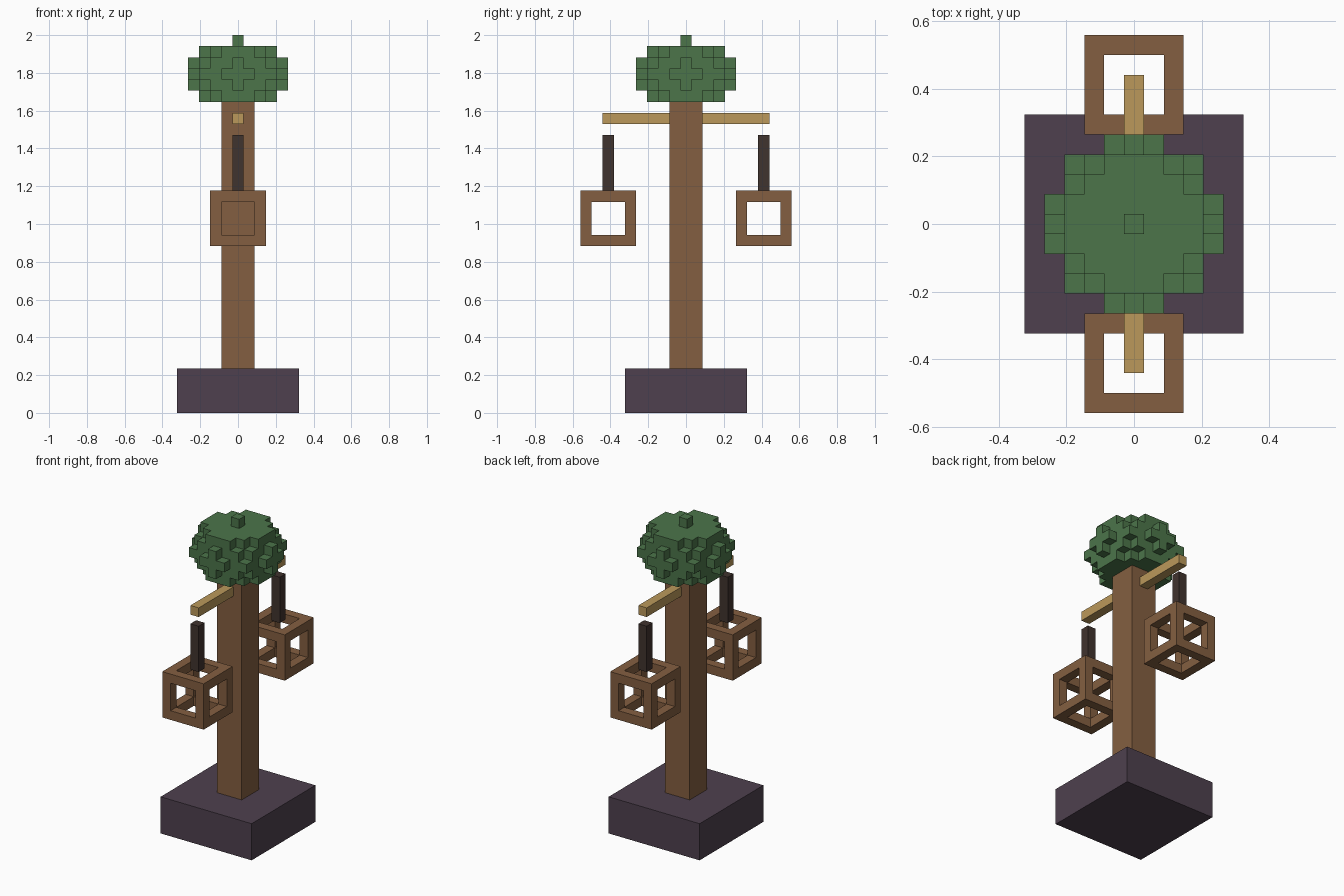
import bpy
import bmesh
from mathutils import Vector

U = 2 / 34  # edge length of one block; the model is 34 blocks tall

if "Cube" in bpy.data.objects:
    bpy.data.objects.remove(bpy.data.objects["Cube"], do_unlink=True)


def material(name, rgb):
    """Flat material from 0-255 display values."""
    lin = [((c / 255 + 0.055) / 1.055) ** 2.4 for c in rgb] + [1.0]
    mat = bpy.data.materials.new(name)
    mat.use_nodes = True
    mat.diffuse_color = lin
    bsdf = next(n for n in mat.node_tree.nodes if n.type == "BSDF_PRINCIPLED")
    bsdf.inputs["Base Color"].default_value = lin
    bsdf.inputs["Roughness"].default_value = 0.9
    return mat


STONE = material("dark_purple_stone", (78, 64, 78))
WOOD = material("brown_wood", (132, 95, 65))
PALE = material("pale_wood", (187, 153, 91))
IRON = material("dark_iron", (64, 51, 46))
LEAF = material("green_leaf", (76, 117, 74))


def finish(name, bm, mat):
    mesh = bpy.data.meshes.new(name)
    bm.to_mesh(mesh)
    bm.free()
    mesh.materials.append(mat)
    obj = bpy.data.objects.new(name, mesh)
    bpy.context.collection.objects.link(obj)
    return obj


def box(name, lo, hi, mat):
    """Box between two corners given in blocks."""
    bm = bmesh.new()
    bmesh.ops.create_cube(bm, size=1)
    lo, hi = Vector(lo), Vector(hi)
    for v in bm.verts:
        v.co = ((lo + hi) / 2 + v.co * (hi - lo)) * U
    return finish(name, bm, mat)


def blocks(name, cells, centre, mat):
    """Outer skin of a set of unit blocks placed around a centre."""
    bm = bmesh.new()
    centre = Vector(centre)
    for cell in cells:
        for axis in range(3):
            for sign in (-1, 1):
                n = Vector((0, 0, 0))
                n[axis] = sign
                if tuple(int(a + b) for a, b in zip(cell, n)) in cells:
                    continue
                s, t = Vector((0, 0, 0)), Vector((0, 0, 0))
                s[(axis + 1) % 3] = 0.5
                t[(axis + 2) % 3] = 0.5 * sign
                mid = centre + Vector(cell) + n / 2
                bm.faces.new([bm.verts.new((mid + d) * U)
                              for d in (-s - t, s - t, s + t, t - s)])
    bmesh.ops.remove_doubles(bm, verts=bm.verts[:], dist=U * 0.01)
    return finish(name, bm, mat)


# Base and post
box("base", (-5.5, -5.5, 0), (5.5, 5.5, 4), STONE)
box("post", (-1.5, -1.5, 4), (1.5, 1.5, 28), WOOD)

# Rounded leaf crown: blocks inside a flattened ball
crown = {(x, y, z)
         for x in range(-4, 5) for y in range(-4, 5) for z in range(-2, 4)
         if x * x + y * y + 2 * z * z <= 18}
blocks("leaf_crown", crown, (0, 0, 30.5), LEAF)

# Open lantern cage: only the blocks along the edges of a 5-block cube
R = range(-2, 3)
cage = {(x, y, z) for x in R for y in R for z in R
        if [abs(x), abs(y), abs(z)].count(2) >= 2}

# Arm, hanger and lantern on the front and back
for side, s in (("front", -1), ("back", 1)):
    ys = sorted((1.5 * s, 7.5 * s))
    box(side + "_arm", (-0.5, ys[0], 26), (0.5, ys[1], 27), PALE)
    box(side + "_hanger", (-0.5, 7 * s - 0.5, 20), (0.5, 7 * s + 0.5, 25), IRON)
    blocks(side + "_lantern_cage", cage, (0, 7 * s, 17.5), WOOD)
